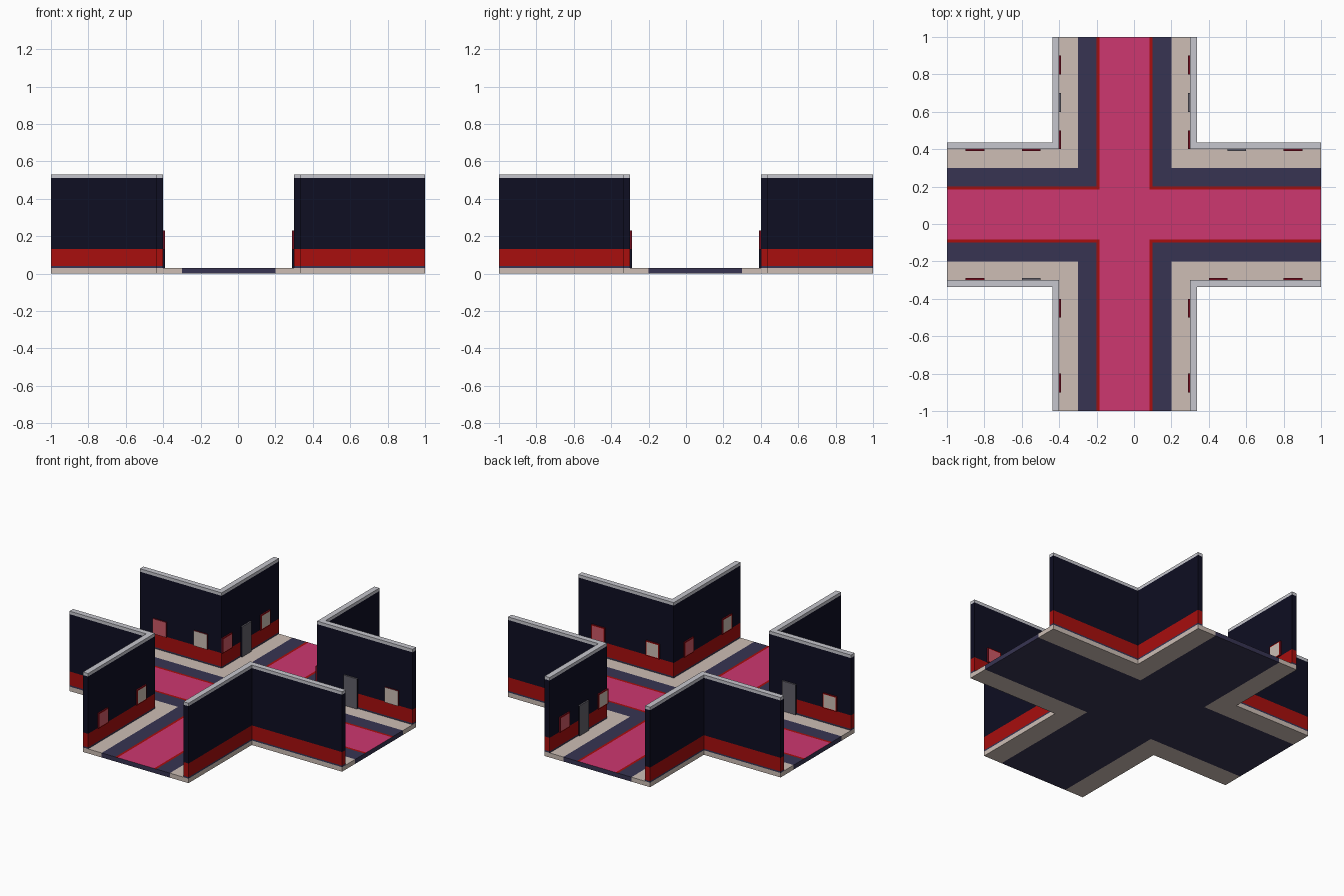
import bpy, bmesh
from mathutils import Vector

if "Cube" in bpy.data.objects:
    bpy.data.objects.remove(bpy.data.objects["Cube"])

CX, CY = -0.05, 0.05          # centre of the crossing
WALL_IN, WALL_OUT = 0.35, 0.387


def srgb(r, g, b):
    f = lambda c: c / 12.92 if c <= 0.04045 else ((c + 0.055) / 1.055) ** 2.4
    return (f(r / 255), f(g / 255), f(b / 255), 1)


PALETTE = {
    "wall_navy": srgb(14, 14, 34),
    "band_red": srgb(168, 14, 13),
    "stone_beige": srgb(205, 190, 181),
    "road_slate": srgb(55, 52, 82),
    "carpet_rose": srgb(205, 55, 112),
    "trim_grey": srgb(198, 198, 205),
    "door_grey": srgb(98, 96, 106),
    "pane_pink": srgb(205, 88, 102),
    "frame_maroon": srgb(110, 12, 28),
}
NAMES = list(PALETTE)
MATS = []
for n, c in PALETTE.items():
    m = bpy.data.materials.new(n)
    m.diffuse_color = c
    m.use_nodes = True
    m.node_tree.nodes["Principled BSDF"].inputs["Base Color"].default_value = m.diffuse_color
    MATS.append(m)
COL = {n: i for i, n in enumerate(NAMES)}


def finish(bm, name, rule):
    bmesh.ops.recalc_face_normals(bm, faces=bm.faces)
    bm.normal_update()
    for f in bm.faces:
        f.material_index = COL[rule(f.calc_center_median(), f.normal)]
    me = bpy.data.meshes.new(name)
    bm.to_mesh(me)
    bm.free()
    for m in MATS:
        me.materials.append(m)
    ob = bpy.data.objects.new(name, me)
    bpy.context.collection.objects.link(ob)
    return ob


def spread(x, y):
    """Distance from the middle line of the nearest street."""
    return min(abs(x - CX), abs(y - CY))


def cross_slab(name, steps, inner, z0, z1, cuts, rule):
    """Extruded cells of the cross plan lying between inner and the last step."""
    bm = bmesh.new()
    lines = lambda c: sorted([-1, 1] + [c + s * d for d in steps for s in (-1, 1)])
    xs, ys = lines(CX), lines(CY)
    for x0, x1 in zip(xs, xs[1:]):
        for y0, y1 in zip(ys, ys[1:]):
            if inner < spread((x0 + x1) / 2, (y0 + y1) / 2) < steps[-1]:
                bm.faces.new([bm.verts.new((x, y, z0)) for x, y in
                              ((x0, y0), (x1, y0), (x1, y1), (x0, y1))])
    bmesh.ops.remove_doubles(bm, verts=bm.verts, dist=1e-5)
    res = bmesh.ops.extrude_face_region(bm, geom=bm.faces[:])
    top = [v for v in res["geom"] if isinstance(v, bmesh.types.BMVert)]
    bmesh.ops.translate(bm, verts=top, vec=(0, 0, z1 - z0))
    for z in cuts:
        bmesh.ops.bisect_plane(bm, geom=bm.verts[:] + bm.edges[:] + bm.faces[:],
                               plane_co=(0, 0, z), plane_no=(0, 0, 1))
    return finish(bm, name, rule)


# Floor: carpet with red border, slate road, beige pavement
def floor_rule(c, n):
    d = spread(c.x, c.y)
    if n.z > 0.5 and d < 0.15:
        return "carpet_rose" if d < 0.134 else "band_red"
    return "road_slate" if d < 0.25 else "stone_beige"


cross_slab("floor", (0.134, 0.15, 0.25, WALL_OUT), -1, 0, 0.03, (), floor_rule)


# Corner walls: colour bands by height
def wall_rule(c, n):
    for limit, name in ((0.04, "road_slate"), (0.13, "band_red"), (0.51, "wall_navy")):
        if c.z < limit:
            return name
    return "trim_grey"


cross_slab("corner_walls", (WALL_IN, WALL_OUT), WALL_IN, 0.03, 0.53,
           (0.04, 0.13, 0.51), wall_rule)

# Inner wall planes: a point on the wall, and the direction it faces
SIDES = {
    "west": (Vector((CX - WALL_IN, 0, 0)), Vector((1, 0, 0))),
    "east": (Vector((CX + WALL_IN, 0, 0)), Vector((-1, 0, 0))),
    "north": (Vector((0, CY + WALL_IN, 0)), Vector((0, -1, 0))),
    "south": (Vector((0, CY - WALL_IN, 0)), Vector((0, 1, 0))),
}


def plate(name, side, along, z0, z1, border, rule):
    """Thin plate on an inner wall, with an inset front."""
    origin, nrm = SIDES[side]
    run = Vector((abs(nrm.y), abs(nrm.x), 0))
    mid = origin + run * along
    bm = bmesh.new()
    bmesh.ops.create_cube(bm, size=1)
    for v in bm.verts:
        a, d, h = v.co
        v.co = mid + run * a * 0.1 + nrm * (d + 0.5) * 0.01
        v.co.z = z0 + (h + 0.5) * (z1 - z0)
    bmesh.ops.recalc_face_normals(bm, faces=bm.faces)
    bm.normal_update()
    if border:
        front = [f for f in bm.faces if f.normal.dot(nrm) > 0.9]
        bmesh.ops.inset_individual(bm, faces=front, thickness=border)
    centre = mid + Vector((0, 0, (z0 + z1) / 2)) + nrm * 0.01

    def pick(c, n):
        return rule(n.dot(nrm) > 0.9, (c - centre).length < 0.005, n)
    return finish(bm, f"{name}_{side}", pick)


# Windows: red frame, pink or beige pane
WINDOWS = {
    "pane_pink": (("north", -0.85), ("west", 0.45), ("west", -0.85),
                  ("south", 0.85), ("east", -0.45), ("east", 0.85)),
    "stone_beige": (("north", -0.55), ("west", 0.85), ("west", -0.45), ("north", 0.85),
                    ("south", 0.45), ("east", -0.85), ("south", -0.85), ("east", 0.45)),
}
for pane, spots in WINDOWS.items():
    for side, along in spots:
        plate("window", side, along, 0.13, 0.23, 0.01,
              lambda front, inner, n: (pane if inner else "band_red") if front else "frame_maroon")

# Doors: grey front and top, dark sides
for side, along in (("west", 0.65), ("east", 0.65), ("north", 0.55), ("south", -0.55)):
    plate("door", side, along, 0.03, 0.23, 0,
          lambda front, inner, n: "door_grey" if front or n.z > 0.5 else "wall_navy")
